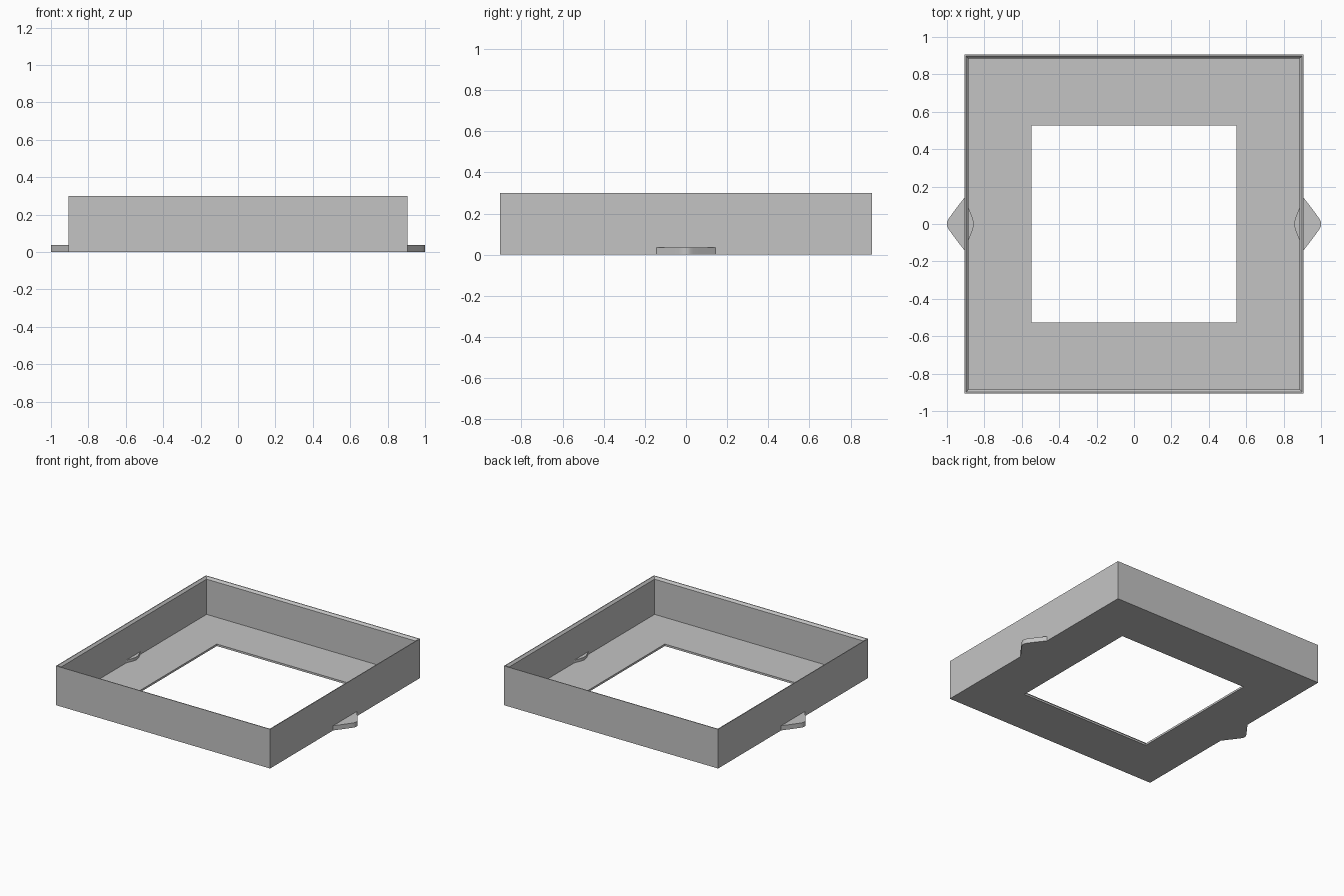
import bpy
import bmesh

cube = bpy.data.objects.get("Cube")
if cube:
    bpy.data.objects.remove(cube, do_unlink=True)

grey = bpy.data.materials.new("light grey")
grey.use_nodes = True
colour = (0.55, 0.55, 0.55, 1)
grey.diffuse_color = colour
grey.node_tree.nodes["Principled BSDF"].inputs["Base Color"].default_value = colour


def finish(name, bm):
    bmesh.ops.recalc_face_normals(bm, faces=bm.faces)
    mesh = bpy.data.meshes.new(name)
    bm.to_mesh(mesh)
    bm.free()
    mesh.materials.append(grey)
    obj = bpy.data.objects.new(name, mesh)
    bpy.context.collection.objects.link(obj)
    return obj


# Frame: a closed wall and floor section swept round a rectangle
half = 0.905
inner = 0.885
hole_x, hole_y = 0.548, 0.527
section = [
    (half, half, 0), (half, half, 0.3),          # outer wall
    (0.899, 0.899, 0.3), (inner, inner, 0.284),  # chamfered rim
    (inner, inner, 0.015),                       # inner wall
    (hole_x, hole_y, 0.015), (hole_x, hole_y, 0),  # floor opening
]
bm = bmesh.new()
loops = [[bm.verts.new((sx * x, sy * y, z))
          for sx, sy in ((-1, -1), (1, -1), (1, 1), (-1, 1))]
         for x, y, z in section]
for a, b in zip(loops, loops[1:] + loops[:1]):
    for i in range(4):
        j = (i + 1) % 4
        bm.faces.new((a[i], a[j], b[j], b[i]))
finish("tray_frame", bm)

# Side tabs: rounded pointed plates running through the walls
half_outline = [
    (0.857, 0), (0.859, 0.018), (0.865, 0.037), (inner, 0.087),
    (0.904, 0.145), (0.974, 0.052), (0.986, 0.035),
    (0.994, 0.022), (0.999, 0.009),
]
outline = half_outline + [(x, -y) for x, y in reversed(half_outline[1:])]
for side, name in ((1, "left_tab"), (-1, "right_tab")):
    bm = bmesh.new()
    base = bm.faces.new([bm.verts.new((side * min(x + 0.001 * (x > 0.99), 1), y, 0))
                         for x, y in outline])
    top = bmesh.ops.extrude_face_region(bm, geom=[base], use_keep_orig=True)
    bmesh.ops.translate(bm, vec=(0, 0, 0.036),
                        verts=[v for v in top["geom"] if isinstance(v, bmesh.types.BMVert)])
    tab = finish(name, bm)
    bpy.context.view_layer.objects.active = tab
    tab.select_set(True)
    bpy.ops.object.shade_smooth_by_angle(angle=0.6)
    tab.select_set(False)
